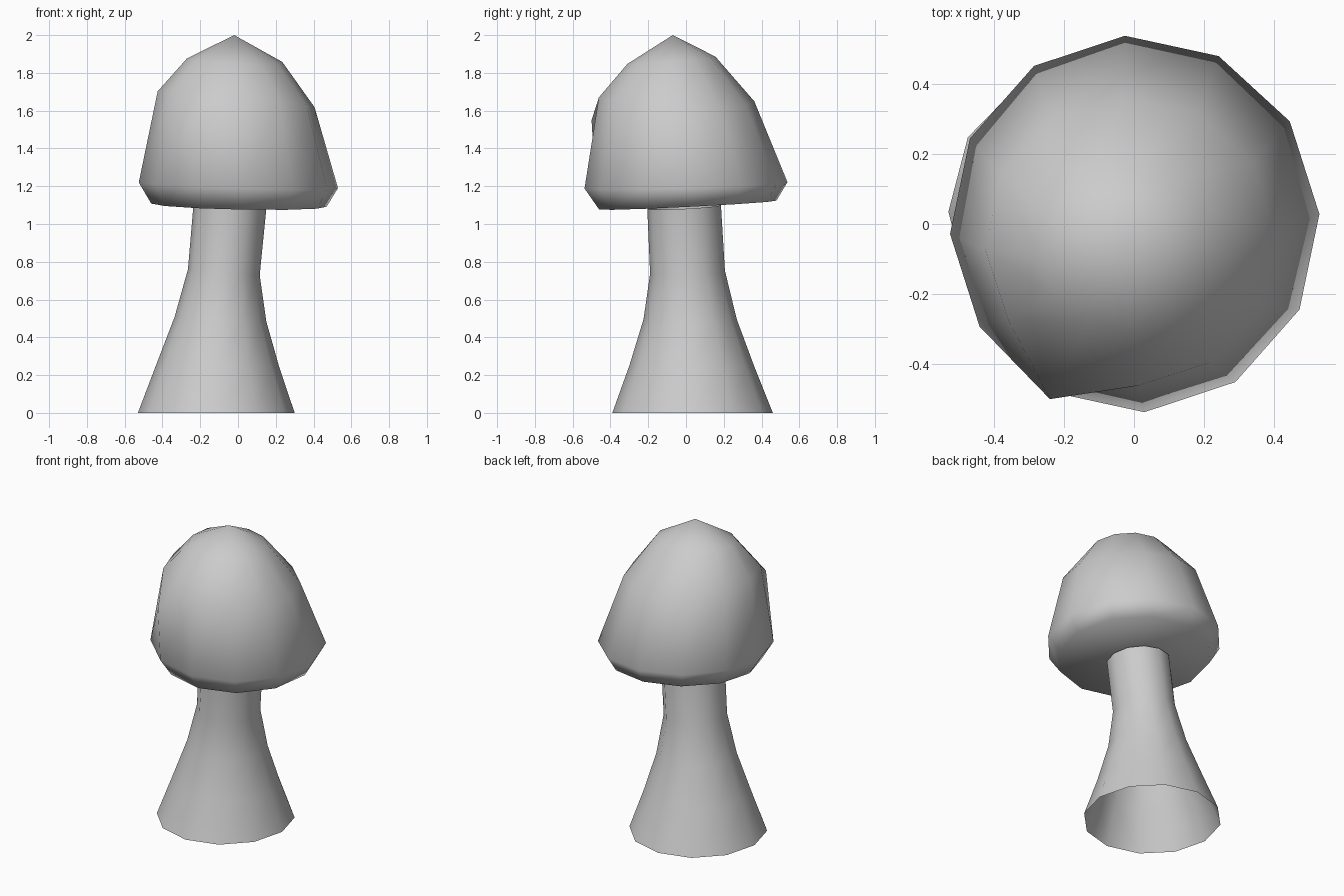
import bpy, bmesh
from math import cos, sin, radians

if "Cube" in bpy.data.objects:
    bpy.data.objects.remove(bpy.data.objects["Cube"])

SIDES = 12


def loft(name, rings, phase=0.0, apex=None, close_bottom=False, dents=None):
    """Skin tilted elliptical rings: (cx, cy, rx, ry, z, tilt_x, tilt_y)."""
    bm = bmesh.new()
    loops = []
    for cx, cy, rx, ry, z, tx, ty in rings:
        loop = []
        for i in range(SIDES):
            a = radians(phase + 360 * i / SIDES)
            dx, dy = rx * cos(a), ry * sin(a)
            loop.append(bm.verts.new((cx + dx, cy + dy, z + tx * dx + ty * dy)))
        loops.append(loop)
    for (ring, i), co in (dents or {}).items():
        loops[ring][i].co = co
    for lo, hi in zip(loops, loops[1:]):
        for i in range(SIDES):
            j = (i + 1) % SIDES
            bm.faces.new((lo[i], lo[j], hi[j], hi[i]))
    if apex:
        tip = bm.verts.new(apex)
        for i in range(SIDES):
            bm.faces.new((loops[-1][i], loops[-1][(i + 1) % SIDES], tip))
    if close_bottom:
        bm.faces.new(loops[0][::-1])
    for f in bm.faces:
        f.smooth = True
    mesh = bpy.data.meshes.new(name)
    bm.to_mesh(mesh)
    bm.free()
    obj = bpy.data.objects.new(name, mesh)
    bpy.context.collection.objects.link(obj)
    return obj


# Flared, slightly leaning stem, open at the base
loft("stem", [
    (-0.115, 0.035, 0.415, 0.425, 0.00, 0, 0),
    (-0.105, 0.030, 0.325, 0.330, 0.25, -0.04, 0),
    (-0.093, 0.022, 0.243, 0.247, 0.495, -0.05, 0),
    (-0.075, 0.008, 0.190, 0.198, 0.745, -0.08, 0.04),
    (-0.043, -0.010, 0.193, 0.195, 1.09, -0.05, 0.05),
])

# Lopsided cap with a tucked-in lower edge and pointed top
loft("cap", [
    (0.005, 0.01, 0.465, 0.47, 1.10, -0.02, 0.05),
    (0.002, 0.00, 0.528, 0.538, 1.205, -0.03, 0.03),
    (-0.01, -0.05, 0.416, 0.412, 1.66, -0.10, -0.03),
    (-0.018, -0.077, 0.253, 0.233, 1.867, -0.04, 0.08),
], phase=3, apex=(-0.02, -0.07, 2.0), close_bottom=True,
    dents={(2, 8): (-0.24, -0.50, 1.55)})
